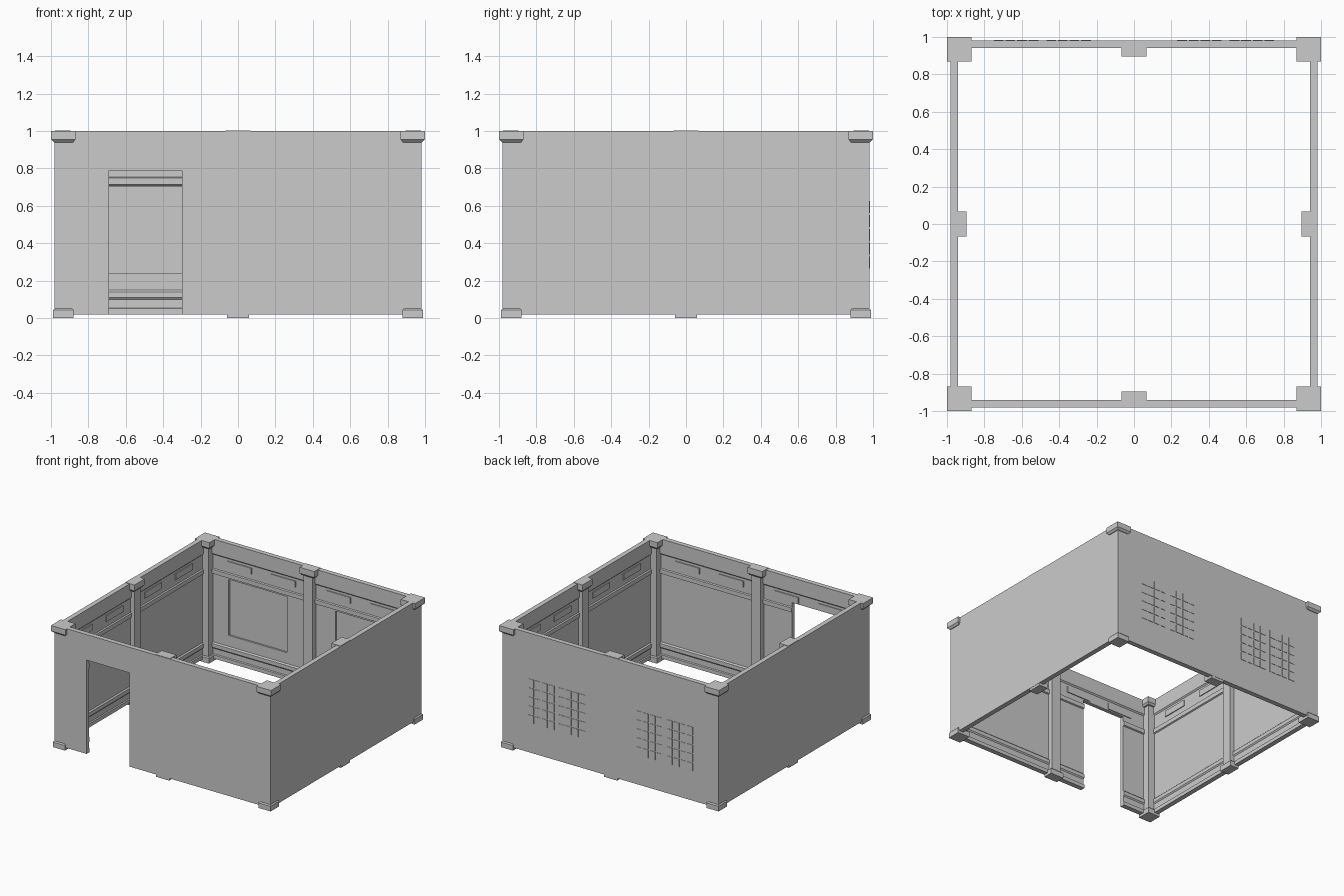
import bpy, bmesh
from math import pi
from mathutils import Matrix

if "Cube" in bpy.data.objects:
    bpy.data.objects.remove(bpy.data.objects["Cube"])


def finish(name, bm, turn=0):
    """Turn the part by quarter turns about z and add it to the scene."""
    bm.transform(Matrix.Rotation(turn * pi / 2, 4, 'Z'))
    bmesh.ops.recalc_face_normals(bm, faces=bm.faces)
    me = bpy.data.meshes.new(name)
    bm.to_mesh(me)
    bm.free()
    ob = bpy.data.objects.new(name, me)
    bpy.context.collection.objects.link(ob)
    return ob


def add_box(bm, x0, x1, y0, y1, z0, z1):
    m = (Matrix.Translation(((x0 + x1) / 2, (y0 + y1) / 2, (z0 + z1) / 2))
         @ Matrix.Diagonal((x1 - x0, y1 - y0, z1 - z0, 1)))
    bmesh.ops.create_cube(bm, size=1, matrix=m)


def add_loft(bm, rings):
    """Closed solid through rectangles (x0, x1, y0, y1, z)."""
    loops = [[bm.verts.new(p) for p in ((a, c, z), (b, c, z), (b, d, z), (a, d, z))]
             for a, b, c, d, z in rings]
    bm.faces.new(loops[0])
    bm.faces.new(loops[-1])
    for lo, hi in zip(loops, loops[1:]):
        for i in range(4):
            j = (i + 1) % 4
            bm.faces.new((lo[i], lo[j], hi[j], hi[i]))


def cut(ob, boxes, name):
    bm = bmesh.new()
    for b in boxes:
        add_box(bm, *b)
    cutter = finish(name, bm)
    cutter.hide_render = True
    cutter.display_type = 'WIRE'
    mod = ob.modifiers.new("opening", 'BOOLEAN')
    mod.operation = 'DIFFERENCE'
    mod.solver = 'EXACT'
    mod.object = cutter


# Wall section (y, z) for the front side: flat outside, skirting and rails inside
section = [(-.98, .02), (-.94, .02), (-.94, .05), (-.948, .055), (-.948, .10),
           (-.94, .11), (-.94, .14), (-.95, .15), (-.95, .71), (-.94, .715),
           (-.94, .75), (-.95, .755), (-.95, .87), (-.94, .88), (-.94, 1), (-.98, 1)]
walls = {}
for turn, side in enumerate(("front", "right", "back", "left")):
    half = .98 if turn % 2 == 0 else .97
    bm = bmesh.new()
    ends = [[bm.verts.new((x, y, z)) for y, z in section] for x in (-half, half)]
    for e in ends:
        bm.faces.new(e)
    n = len(section)
    for i in range(n):
        j = (i + 1) % n
        bm.faces.new((ends[0][i], ends[0][j], ends[1][j], ends[1][i]))
    walls[side] = finish(side + "_wall", bm, turn)

    # Frieze blocks between the upper rails
    bm = bmesh.new()
    for x in (-.65, -.25, .25, .65):
        add_box(bm, x - .11, x + .11, -.955, -.943, .80, .85)
    finish(side + "_frieze_blocks", bm, turn)

    # Corner pillar: stepped base, square shaft, bevelled cap
    bm = bmesh.new()
    add_loft(bm, [(.88, .99, -.99, -.88, 0), (.88, .99, -.99, -.88, .042),
                  (.888, .982, -.982, -.888, .05)])
    add_box(bm, .893, .975, -.975, -.893, .04, .96)
    add_loft(bm, [(.882, .985, -.985, -.882, .94), (.87, 1, -1, -.87, .955),
                  (.87, 1, -1, -.87, 1)])
    finish(side + "_corner_pillar", bm, turn)

    # Half pillar in the middle of the wall
    bm = bmesh.new()
    add_loft(bm, [(-.06, .06, -.978, -.9, 0), (-.06, .06, -.978, -.9, .042),
                  (-.052, .052, -.978, -.908, .05)])
    add_box(bm, -.042, .042, -.97, -.91, .04, .96)
    add_loft(bm, [(-.055, .055, -.978, -.907, .94), (-.067, .067, -.978, -.895, .955),
                  (-.067, .067, -.978, -.895, 1.004)])
    finish(side + "_middle_pillar", bm, turn)

# Doorway in the front wall, window recesses inside the back wall
cut(walls["front"], [(-.69, -.30, -1.1, -.8, -.1, .79)], "doorway_cutter")
cut(walls["back"], [(-.75, -.22, .9, .965, .24, .70),
                    (.22, .75, .9, .965, .24, .70)], "window_cutter")

# Two-leaf latticed windows, low relief on the outside of the back wall
for side, cx in (("left", -.49), ("right", .49)):
    bm = bmesh.new()
    for leaf in (-.14, .14):
        for c in range(4):
            for r in range(5):
                x = cx + leaf + (c - 1.5) * .062
                z = .445 + (r - 2) * .074
                add_box(bm, x - .026, x + .026, .975, .983, z - .032, z + .032)
    finish(side + "_window_lattice", bm)
